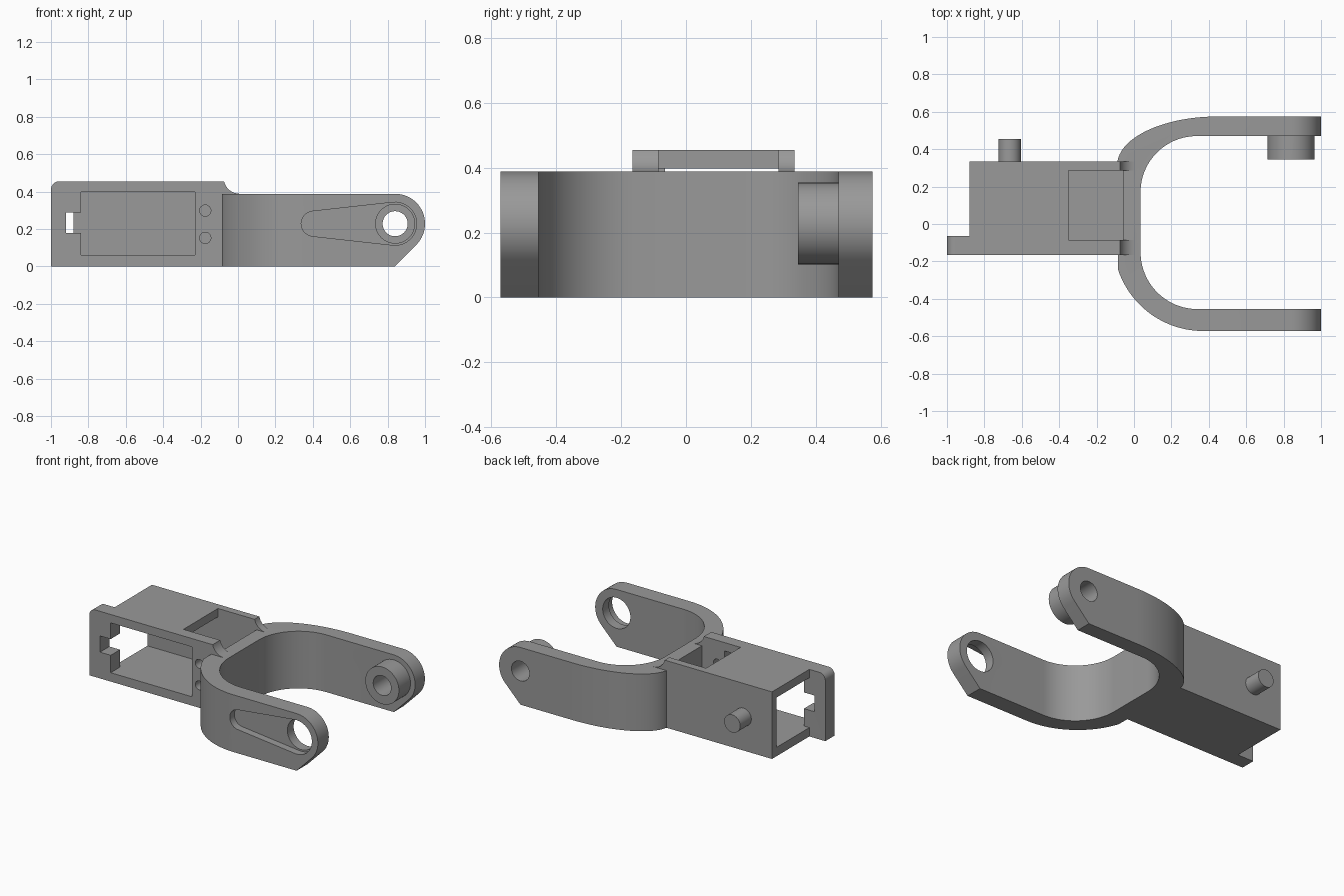
import bpy, bmesh
from math import cos, sin, radians

cube = bpy.data.objects.get("Cube")
if cube:
    bpy.data.objects.remove(cube, do_unlink=True)

grey = bpy.data.materials.new("mid_grey")
grey.use_nodes = True
grey.diffuse_color = (0.32, 0.32, 0.32, 1)
grey.node_tree.nodes["Principled BSDF"].inputs["Base Color"].default_value = (0.32, 0.32, 0.32, 1)


def arc(cx, cy, rx, ry, start, end, steps=24):
    angles = [radians(start + (end - start) * i / steps) for i in range(steps + 1)]
    return [(cx + rx * cos(a), cy + ry * sin(a)) for a in angles]


def circle(cx, cy, r, steps=48):
    return arc(cx, cy, r, r, 0, 360, steps)[:-1]


def prism(name, points, axis, lo, hi):
    """Extrude an outline: axis 'y' takes (x, z) points, axis 'z' takes (x, y) points."""
    bm = bmesh.new()
    place = (lambda p: (p[0], lo, p[1])) if axis == "y" else (lambda p: (p[0], p[1], lo))
    face = bm.faces.new([bm.verts.new(place(p)) for p in points])
    new = bmesh.ops.extrude_face_region(bm, geom=[face])["geom"]
    move = (0, hi - lo, 0) if axis == "y" else (0, 0, hi - lo)
    bmesh.ops.translate(bm, vec=move, verts=[v for v in new if isinstance(v, bmesh.types.BMVert)])
    bmesh.ops.recalc_face_normals(bm, faces=bm.faces)
    mesh = bpy.data.meshes.new(name)
    bm.to_mesh(mesh)
    bm.free()
    mesh.materials.append(grey)
    obj = bpy.data.objects.new(name, mesh)
    bpy.context.collection.objects.link(obj)
    return obj


def box(name, x0, x1, y0, y1, z0, z1):
    return prism(name, [(x0, y0), (x1, y0), (x1, y1), (x0, y1)], "z", z0, z1)


def combine(target, other, operation):
    mod = target.modifiers.new(operation.lower(), "BOOLEAN")
    mod.operation, mod.solver, mod.object = operation, "EXACT", other
    bpy.context.view_layer.objects.active = target
    bpy.ops.object.modifier_apply(modifier=mod.name)
    bpy.data.objects.remove(other, do_unlink=True)


FRONT, BACK = -0.165, 0.335      # housing side faces
TOP, FORK_TOP = 0.455, 0.388
PIVOT = (0.84, 0.228)

# Fork: U-shaped band seen from above
outline = [(1, 0.575)] + arc(0.45, 0.315, 0.54, 0.26, 90, 175)
outline += [(-0.085, BACK - 0.04)]
outline += arc(0.37, -0.092, 0.48, 0.48, 198.6, 270) + [(1, -0.572)]
outline += [(1, -0.455)] + arc(0.34, -0.15, 0.305, 0.305, 270, 180)
outline += arc(0.335, 0.17, 0.30, 0.30, 180, 90) + [(1, 0.47)]
fork = prism("fork", outline, "z", 0, FORK_TOP)

# Rounded arm tips with a sloping lower corner
side = [(-0.3, -0.1), (0.74, -0.1), (0.84, 0)]
side += arc(*PIVOT, 0.16, 0.16, -45, 90) + [(0.8, FORK_TOP + 0.01), (-0.3, FORK_TOP + 0.01)]
combine(fork, prism("tip_shape", side, "y", -1, 1), "INTERSECT")

# Housing with a concave blend down to the fork
body = [(-0.88, 0), (0.01, 0)] + arc(0.01, 0.475, 0.087, 0.087, 270, 193.3, 12) + [(-0.88, TOP)]
frame = prism("housing_fork_frame", body, "y", FRONT, BACK)

# Front flange with one rounded corner
flange = [(-1, 0), (-0.8, 0), (-0.8, TOP)] + arc(-0.955, TOP - 0.045, 0.045, 0.045, 90, 180, 10)
combine(frame, prism("flange", flange, "y", FRONT, -0.065), "UNION")
combine(frame, fork, "UNION")

# Boss on the inside of the back arm, and side peg on the housing
combine(frame, prism("boss", circle(*PIVOT, 0.126), "y", 0.345, 0.50), "UNION")
combine(frame, prism("peg", circle(-0.665, 0.228, 0.06), "y", 0.30, 0.455), "UNION")

# Cavity, front window, flange notch and top pocket
for cut in (
    box("cavity", -0.95, -0.30, -0.065, 0.285, 0.06, 0.398),
    box("window", -0.84, -0.23, -0.30, 0.10, 0.06, 0.398),
    box("notch", -0.92, -0.80, -0.30, 0.0, 0.178, 0.288),
    box("top_pocket", -0.35, -0.06, -0.085, 0.285, 0.06, 0.60),
    box("pocket_mouth", -0.10, 0.03, -0.085, 0.285, FORK_TOP, 0.60),
):
    combine(frame, cut, "DIFFERENCE")

# Screw holes beside the window
for z in (0.152, 0.298):
    combine(frame, prism("screw_hole", circle(-0.175, z, 0.03, 24), "y", -0.30, 0.0), "DIFFERENCE")

# Tapered recess and large hole in the front arm, bore through the back arm
recess = arc(0.405, 0.228, 0.067, 0.067, 95, 265) + arc(*PIVOT, 0.115, 0.115, -95, 95)
combine(frame, prism("recess", recess, "y", -0.7, -0.522), "DIFFERENCE")
combine(frame, prism("pivot_hole", circle(*PIVOT, 0.104), "y", -0.7, -0.3), "DIFFERENCE")
combine(frame, prism("bore", circle(*PIVOT, 0.067), "y", 0.2, 0.7), "DIFFERENCE")

# Smooth curved walls, crisp edges
bpy.ops.object.select_all(action="DESELECT")
frame.select_set(True)
bpy.context.view_layer.objects.active = frame
bpy.ops.object.shade_smooth_by_angle(angle=radians(25))
